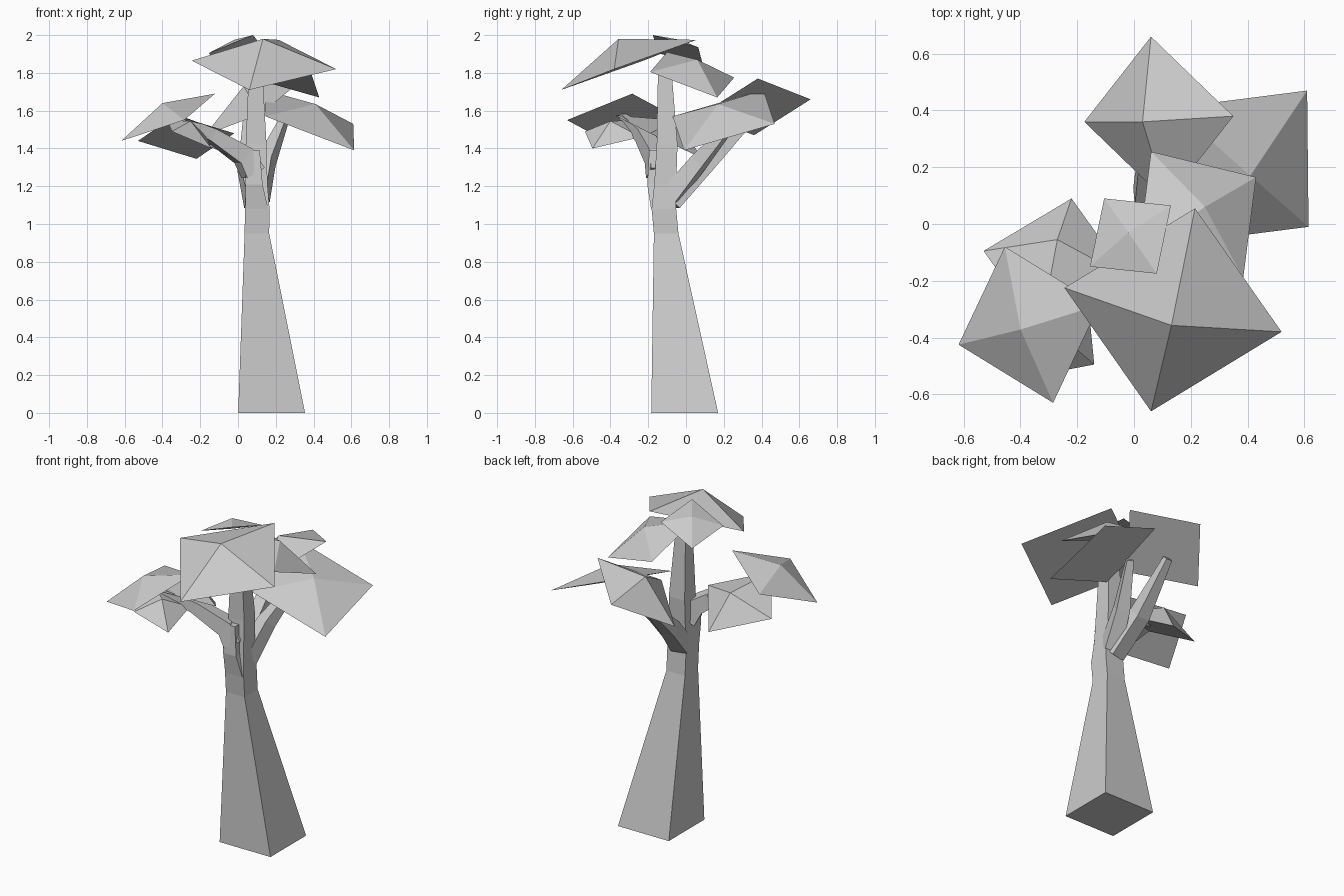
import bpy, bmesh
from mathutils import Vector

if "Cube" in bpy.data.objects:
    bpy.data.objects.remove(bpy.data.objects["Cube"])


def finish(name, bm):
    bmesh.ops.recalc_face_normals(bm, faces=bm.faces)
    mesh = bpy.data.meshes.new(name)
    bm.to_mesh(mesh)
    bm.free()
    obj = bpy.data.objects.new(name, mesh)
    bpy.context.collection.objects.link(obj)


def limb(name, sections, upright=False):
    """Loft a four-sided limb through (x, y, z, half width) sections."""
    bm = bmesh.new()
    rings = []
    pts = [Vector(s[:3]) for s in sections]
    for i, (p, s) in enumerate(zip(pts, sections)):
        u, v = Vector((1, 0, 0)), Vector((0, 1, 0))
        if not upright:
            d = (pts[min(i + 1, len(pts) - 1)] - pts[max(i - 1, 0)]).normalized()
            u = d.cross(Vector((0, 0, 1))).normalized()
            v = u.cross(d)
        rings.append([bm.verts.new(p + (u * a + v * b) * s[3])
                      for a, b in ((-1, -1), (1, -1), (1, 1), (-1, 1))])
    for lo, hi in zip(rings, rings[1:]):
        for k in range(4):
            bm.faces.new((lo[k], lo[k - 3], hi[k - 3], hi[k]))
    bm.faces.new(rings[0])
    bm.faces.new(rings[-1])
    finish(name, bm)


def leaf(name, a, b, c, apex):
    """Tilted shallow pyramid on a parallelogram with corners a, b, c."""
    a, b, c = Vector(a), Vector(b), Vector(c)
    bm = bmesh.new()
    rim = [bm.verts.new(p) for p in (a, b, c, a + c - b)]
    top = bm.verts.new(apex)
    bm.faces.new(rim)
    for k in range(4):
        bm.faces.new((rim[k], rim[k - 3], top))
    finish(name, bm)


# Trunk
limb("trunk", [(.178, -.007, 0, .177), (.1, -.105, .95, .065), (.102, -.117, 1.08, .065),
               (.098, -.11, 1.21, .058), (.096, -.1, 1.42, .055), (.093, -.113, 1.83, .035)],
     upright=True)

# Branches
limb("left_branch", [(.08, -.145, 1.27, .055), (.03, -.16, 1.36, .05),
                     (-.14, -.23, 1.47, .035), (-.36, -.34, 1.575, .015)])
limb("left_twig", [(-.02, -.18, 1.39, .035), (-.24, -.13, 1.47, .012)])
limb("back_left_branch", [(.09, -.08, 1.12, .05), (.045, .1, 1.31, .045), (.05, .36, 1.57, .02)])
limb("back_right_branch", [(.11, -.08, 1.15, .05), (.15, .07, 1.33, .04), (.24, .25, 1.54, .02)])

# Bump where the front of the trunk forks
limb("trunk_fork", [(.1, -.125, 1.08, .06), (.085, -.16, 1.21, .045), (.075, -.155, 1.39, .04)],
     upright=True)

# Leaf clumps
leaf("back_leaf", (.06, .66, 1.66), (.35, .38, 1.77), (.115, .08, 1.58), (.03, .36, 1.73))
leaf("right_leaf", (.61, .47, 1.53), (.615, -.01, 1.39), (.145, -.07, 1.57), (.41, .17, 1.635))
leaf("middle_leaf", (.06, .255, 1.775), (.43, .165, 1.67), (.385, -.19, 1.805), (.25, .06, 1.87))
leaf("front_leaf", (.215, .055, 1.975), (.52, -.38, 1.82), (.06, -.66, 1.71), (.132, -.357, 1.98))
leaf("top_leaf", (.13, .065, 1.935), (.08, -.175, 2.0), (-.155, -.15, 1.905), (-.02, -.03, 1.975))
leaf("left_leaf", (-.455, -.08, 1.58), (-.618, -.425, 1.44), (-.285, -.63, 1.55), (-.4, -.372, 1.64))
leaf("low_left_leaf", (-.53, -.095, 1.44), (-.22, .09, 1.345), (-.02, -.19, 1.48), (-.27, -.055, 1.55))
leaf("low_front_leaf", (-.35, -.535, 1.49), (-.14, -.495, 1.4), (-.165, -.24, 1.46), (-.25, -.4, 1.545))
